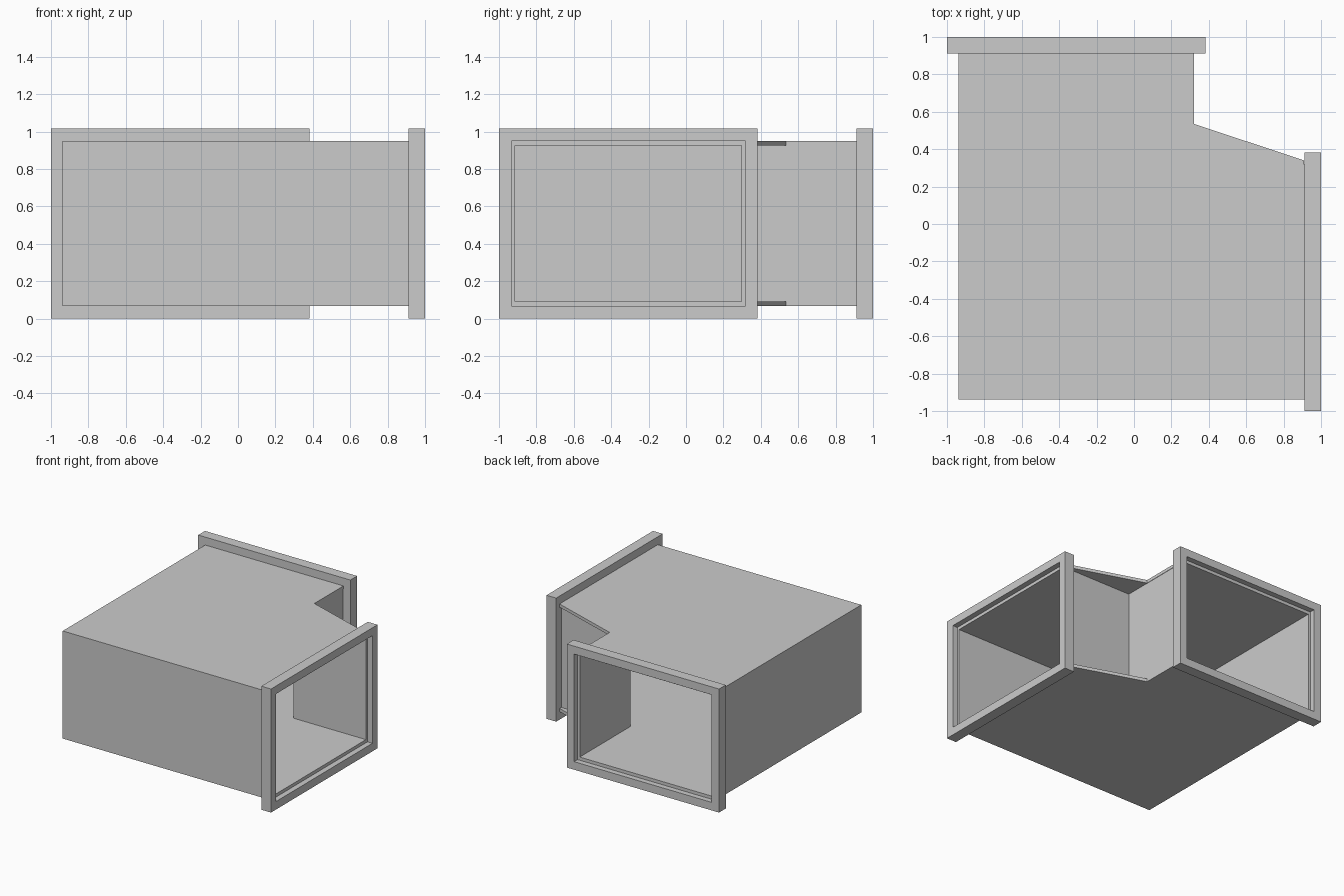
import bpy, bmesh

if "Cube" in bpy.data.objects:
    bpy.data.objects.remove(bpy.data.objects["Cube"])


def prism(name, outline, z0, z1):
    """Extrude a plan outline (x, y) from z0 to z1."""
    bm = bmesh.new()
    face = bm.faces.new([bm.verts.new((x, y, z0)) for x, y in outline])
    ext = bmesh.ops.extrude_face_region(bm, geom=[face])
    verts = [g for g in ext["geom"] if isinstance(g, bmesh.types.BMVert)]
    bmesh.ops.translate(bm, verts=verts, vec=(0, 0, z1 - z0))
    return finish(name, bm)


def finish(name, bm):
    bmesh.ops.recalc_face_normals(bm, faces=bm.faces)
    mesh = bpy.data.meshes.new(name)
    bm.to_mesh(mesh)
    bm.free()
    obj = bpy.data.objects.new(name, mesh)
    bpy.context.collection.objects.link(obj)
    return obj


def flange(name, outer, inner, d0, d1, place):
    """Rectangular ring; place maps (along, depth, z) to world."""
    def corners(r, d):
        a0, a1, z0, z1 = r
        return [bm.verts.new(place(a, d, z))
                for a, z in ((a0, z0), (a1, z0), (a1, z1), (a0, z1))]
    bm = bmesh.new()
    loops = [corners(outer, d0), corners(outer, d1), corners(inner, d1), corners(inner, d0)]
    for i in range(4):
        a, b = loops[i], loops[(i + 1) % 4]
        for k in range(4):
            j = (k + 1) % 4
            bm.faces.new((a[k], a[j], b[j], b[k]))
    return finish(name, bm)


LO, HI = 0.066, 0.95      # duct outer heights
T = 0.026                 # sheet thickness
END = 0.955               # duct ends part way into the flanges

# Top and bottom plates with the slanted corner
plate = [(-0.937, -0.937), (END, -0.937), (END, 0.317), (0.91, 0.317), (0.91, 0.34),
         (0.32, 0.535), (0.32, END), (-0.937, END)]
prism("bottom_plate", plate, LO, LO + T)
prism("top_plate", plate, HI - T, HI)

# Outer and inner L-shaped walls
for name, p, q in (("outer_wall", -0.937, -0.913), ("inner_wall", 0.317, 0.297)):
    prism(name, [(p, END), (p, p), (END, p), (END, q), (q, q), (q, END)], LO + T, HI - T)

# Connecting flanges at the two openings
ring_out = (-1, 0.383, 0, 1.015)
ring_in = (-0.932, 0.317, LO, HI)
flange("right_flange", ring_out, ring_in, 0.912, 1, lambda a, d, z: (d, a, z))
flange("back_flange", ring_out, ring_in, 0.912, 1, lambda a, d, z: (a, d, z))
